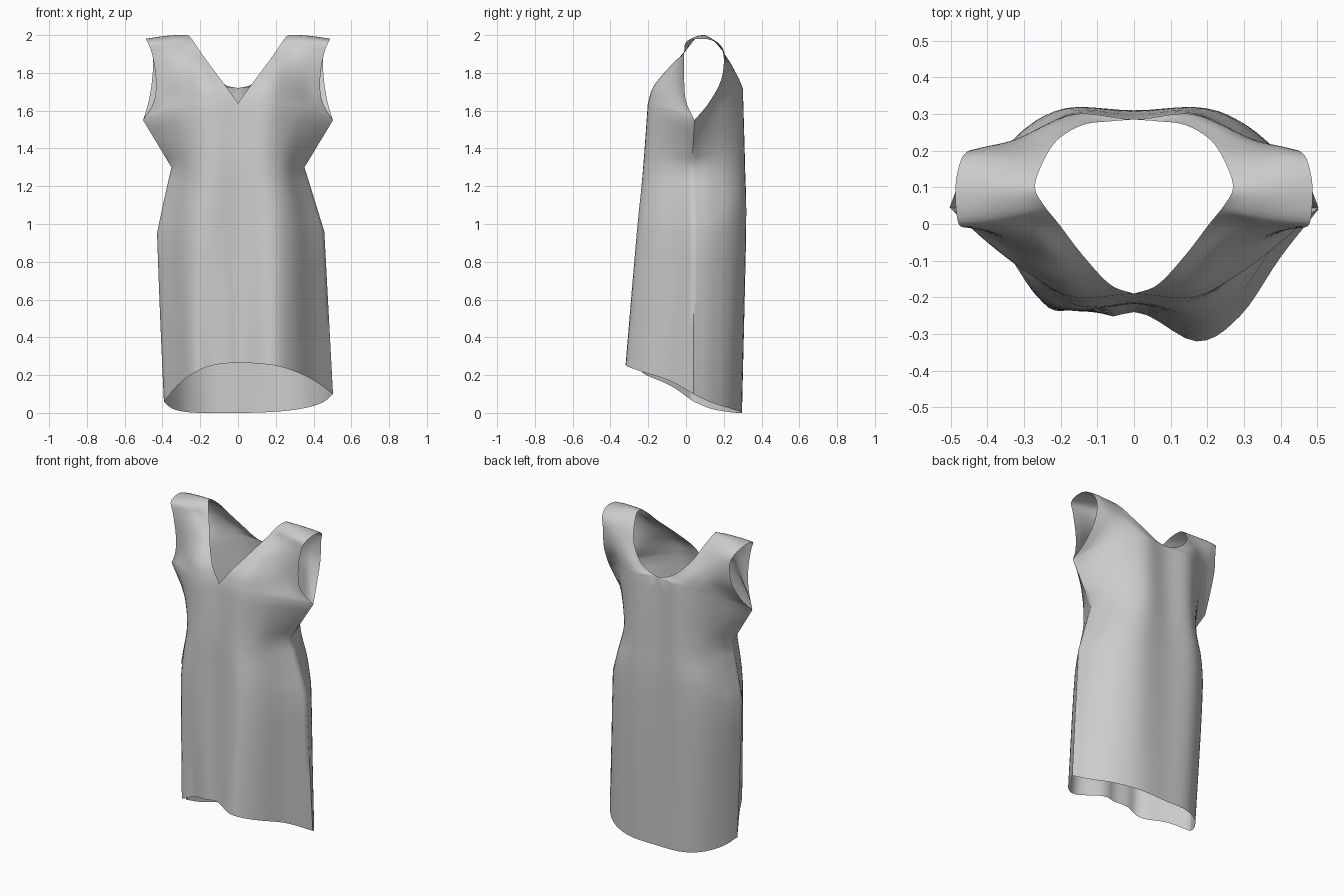
import bpy, bmesh, math
from mathutils import Vector

if "Cube" in bpy.data.objects:
    bpy.data.objects.remove(bpy.data.objects["Cube"])

# Half-garment cross rows: inner z, outer z, then five x,y points from centre/neck to side/armhole
FRONT = [
    (.265, .10, 0, -.24, .17, -.32, .29, -.25, .40, -.09, .503, .04),     # hem
    (.96, .96, 0, -.22, .17, -.26, .28, -.20, .38, -.06, .457, .04),      # hip
    (1.3, 1.3, 0, -.215, .14, -.225, .24, -.17, .31, -.05, .352, .03),    # waist
    (1.64, 1.55, 0, -.19, .16, -.20, .28, -.14, .40, -.05, .503, .045),   # neck point, underarm
    (1.73, 1.65, .065, -.165, .18, -.17, .28, -.11, .37, -.04, .445, 0),
    (1.83, 1.77, .14, -.085, .21, -.09, .29, -.06, .37, -.03, .435, -.01),
    (1.92, 1.90, .205, 0, .27, 0, .33, -.01, .40, -.01, .455, -.01),
    (1.98, 1.965, .245, .05, .30, .03, .36, .02, .42, .01, .48, .005),
]
RIDGE = [(2.0, 1.98, .27, .10, .33, .10, .38, .10, .43, .10, .487, .10)]
BACK = [
    (1.95, 1.95, .25, .165, .31, .17, .36, .175, .42, .18, .472, .175),
    (1.865, 1.88, .21, .228, .27, .22, .33, .215, .40, .21, .45, .20),
    (1.785, 1.76, .14, .27, .22, .27, .30, .24, .38, .21, .455, .185),
    (1.735, 1.64, .065, .28, .17, .295, .28, .25, .39, .17, .475, .12),
    (1.72, 1.55, 0, .285, .16, .30, .29, .24, .40, .14, .503, .045),      # neck, underarm
    (1.3, 1.3, 0, .30, .16, .31, .27, .24, .33, .13, .352, .03),
    (.96, .96, 0, .31, .20, .315, .33, .25, .42, .14, .457, .04),
    (0, .10, 0, .295, .20, .29, .35, .23, .45, .13, .503, .04),           # hem
]
STEPS = 5      # subdivisions between key rows and columns
NECK = 3       # key row where neck and armholes open


def row_points(row):
    z0, z1 = row[:2]
    return [Vector((row[2 + 2 * i], row[3 + 2 * i], z0 + (z1 - z0) * (i / 4) ** 2))
            for i in range(5)]


def spline(pts, before=None, straight=False):
    """Smooth (or straight) path through the points, STEPS samples per span."""
    p = [before or 2 * pts[0] - pts[1]] + pts + [2 * pts[-1] - pts[-2]]
    out = []
    for i in range(1, len(p) - 2):
        a, b, c, d = p[i - 1:i + 3]
        for s in range(STEPS):
            t = s / STEPS
            out.append(b.lerp(c, t) if straight else
                       .5 * (2 * b + (c - a) * t + (2 * a - 5 * b + 4 * c - d) * t * t
                             + (3 * b - a - 3 * c + d) * t ** 3))
    return out + [pts[-1].copy()]


# Spline along the length in three runs; the side edges stay straight between waist and underarm
keys = [row_points(r) for r in FRONT + RIDGE + BACK]
last = len(keys) - 1
columns = []
for c in range(5):
    col = [k[c] for k in keys]
    lower = spline(col[:NECK + 1], straight=c > 2)
    over = spline(col[NECK:last - NECK + 1])
    rear = spline(col[last - NECK:], straight=c > 2)
    columns.append(lower[:-1] + over[:-1] + rear)

# Spline across each row
grid = []
for pts in zip(*columns):
    pts = list(pts)
    closed = abs(pts[0].x) < 1e-6
    before = Vector((-pts[1].x, pts[1].y, pts[1].z)) if closed else None
    grid.append(spline(pts, before))

# Join the front and back along the side seam
for i in range(NECK * STEPS + 1):
    grid[-1 - i][-1] = grid[i][-1].copy()


def left_side(p):
    """Mirror a point; the left skirt is narrower and hangs flatter."""
    w = max(0, (1.3 - p.z) / 1.2)
    fold = math.exp(-((p.x - .18) / .1) ** 2) * min(1, p.x / .1) if p.y < 0 else 0
    return Vector((-p.x * (1 - .22 * w), p.y * (1 - .32 * w * fold),
                   max(0, p.z - .04 * w * (p.x / .5) ** 2)))


# Dress: both halves welded at centre and sides
bm = bmesh.new()
for place in (lambda p: p, left_side):
    vs = [[bm.verts.new(place(p)) for p in row] for row in grid]
    for i in range(len(vs) - 1):
        for j in range(len(vs[0]) - 1):
            bm.faces.new((vs[i][j], vs[i][j + 1], vs[i + 1][j + 1], vs[i + 1][j]))
bmesh.ops.remove_doubles(bm, verts=bm.verts, dist=.001)
bmesh.ops.recalc_face_normals(bm, faces=bm.faces)
mesh = bpy.data.meshes.new("dress")
bm.to_mesh(mesh)
bm.free()
dress = bpy.data.objects.new("dress", mesh)
bpy.context.collection.objects.link(dress)
bpy.context.view_layer.objects.active = dress
dress.select_set(True)
bpy.ops.object.shade_smooth_by_angle(angle=math.radians(60))
